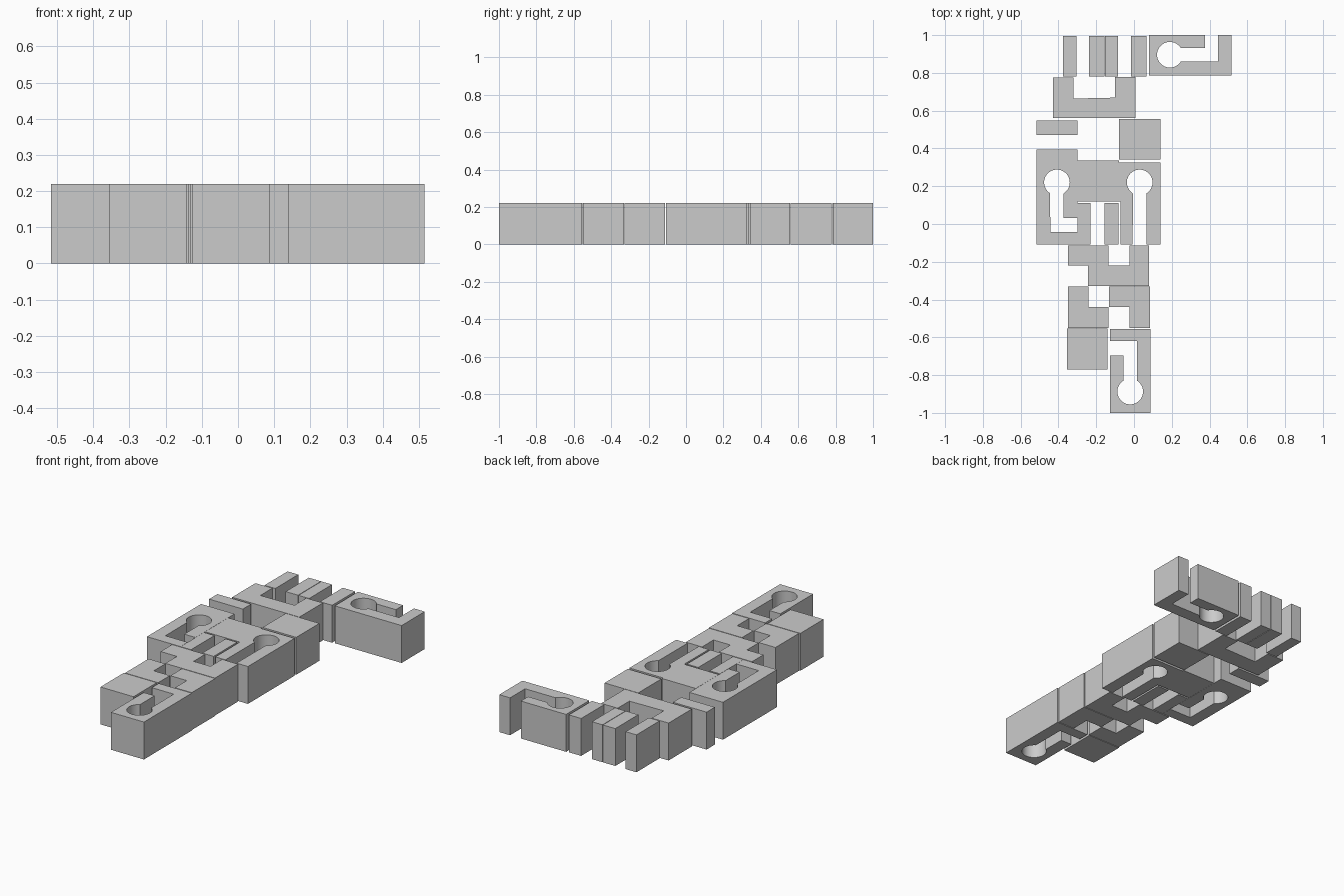
import bpy, bmesh, math

H = 0.22        # common height of every piece
R = 0.068       # keyhole radius
HW = 0.036      # half width of keyhole slot


def prism(name, pts, smooth=False):
    """Extrude a flat outline from z = 0 to z = H."""
    bm = bmesh.new()
    face = bm.faces.new([bm.verts.new((x, y, 0)) for x, y in pts])
    ext = bmesh.ops.extrude_face_region(bm, geom=[face])
    top = [v for v in ext["geom"] if isinstance(v, bmesh.types.BMVert)]
    bmesh.ops.translate(bm, verts=top, vec=(0, 0, H))
    bmesh.ops.recalc_face_normals(bm, faces=bm.faces)
    me = bpy.data.meshes.new(name)
    bm.to_mesh(me)
    bm.free()
    ob = bpy.data.objects.new(name, me)
    bpy.context.collection.objects.link(ob)
    if smooth:
        bpy.ops.object.select_all(action='DESELECT')
        ob.select_set(True)
        bpy.context.view_layer.objects.active = ob
        bpy.ops.object.shade_smooth_by_angle(angle=math.radians(30))
    return ob


def block(name, x0, x1, y0, y1):
    return prism(name, [(x0, y0), (x1, y0), (x1, y1), (x0, y1)])


def hole(cx, cy, deg, n=32):
    """Round end of a keyhole whose slot leaves in direction deg."""
    a = math.asin(HW / R)
    start = math.radians(deg) - a
    sweep = 2 * math.pi - 2 * a
    return [(cx + R * math.cos(start - sweep * i / n),
             cy + R * math.sin(start - sweep * i / n)) for i in range(n + 1)]


# back row of upright bars
for i, (a, b) in enumerate([(-0.375, -0.305), (-0.237, -0.157),
                            (-0.154, -0.085), (-0.015, 0.065)]):
    block(f"back_bar_{i + 1}", a, b, 0.782, 0.996)

# keyhole piece at the back right
prism("keyhole_back", [(0.08, 0.785), (0.515, 0.785), (0.515, 1), (0.445, 1), (0.445, 0.86)]
      + hole(0.19, 0.896, 0)
      + [(0.375, 0.932), (0.375, 1), (0.08, 1)], True)

# U-shaped piece
prism("u_piece", [(-0.43, 0.56), (0.007, 0.56), (0.007, 0.778), (-0.1, 0.778),
                  (-0.1, 0.669), (-0.32, 0.664), (-0.32, 0.776), (-0.43, 0.776)])

# loose bar and block
block("left_bar", -0.517, -0.298, 0.47, 0.547)
block("right_block", -0.079, 0.14, 0.341, 0.557)

# left and right keyhole pieces with the bridge between them
prism("keyhole_left", [(-0.517, -0.108), (-0.299, -0.108), (-0.299, -0.042), (-0.443, -0.042)]
      + hole(-0.408, 0.22, -90)
      + [(-0.372, 0.032), (-0.299, 0.032), (-0.299, 0.395), (-0.517, 0.395)], True)
prism("keyhole_right", [(-0.072, -0.108), (-0.007, -0.108)]
      + hole(0.03, 0.22, -90)
      + [(0.065, -0.108), (0.14, -0.108), (0.14, 0.326), (-0.079, 0.326),
         (-0.079, 0.118), (-0.072, 0.118)], True)
block("bridge", -0.298, -0.079, 0.12, 0.335)
block("inner_bar_left", -0.298, -0.23, -0.108, 0.11)
block("inner_bar_right", -0.157, -0.083, -0.108, 0.11)

# stepped pieces of the lower half
prism("step_upper_left", [(-0.35, -0.22), (-0.243, -0.22), (-0.243, -0.328),
                          (-0.135, -0.328), (-0.135, -0.113), (-0.35, -0.113)])
prism("step_upper_right", [(-0.135, -0.328), (0.08, -0.328), (0.08, -0.113),
                           (-0.025, -0.113), (-0.025, -0.22), (-0.135, -0.22)])
prism("step_lower_left", [(-0.35, -0.55), (-0.135, -0.55), (-0.135, -0.44),
                          (-0.24, -0.44), (-0.24, -0.332), (-0.35, -0.332)])
prism("step_lower_right", [(-0.025, -0.55), (0.084, -0.55), (0.084, -0.332),
                           (-0.132, -0.332), (-0.132, -0.44), (-0.025, -0.44)])
block("front_block", -0.356, -0.141, -0.77, -0.554)

# keyhole piece at the front
prism("keyhole_front", [(-0.127, -0.555), (-0.127, -0.62), (0.016, -0.62)]
      + hole(-0.02, -0.887, 90)
      + [(-0.056, -0.695), (-0.127, -0.695), (-0.127, -1), (0.088, -1), (0.088, -0.555)], True)
